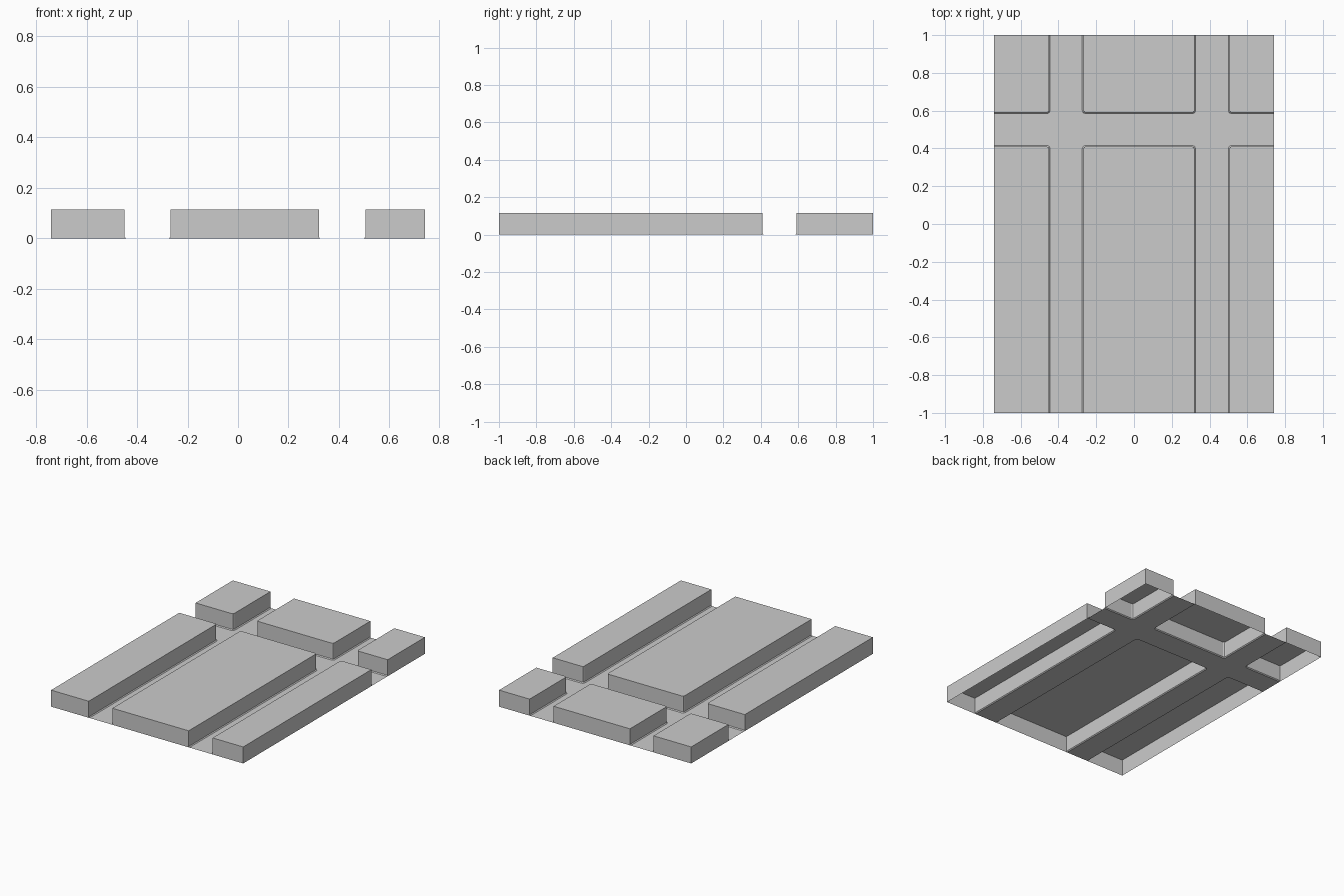
import bpy
import bmesh

cube = bpy.data.objects.get("Cube")
if cube:
    bpy.data.objects.remove(cube, do_unlink=True)

X_CUTS = [-0.74, -0.45, -0.268, 0.32, 0.505, 0.74]
Y_CUTS = [-1.0, 0.41, 0.59, 1.0]
HEIGHT = 0.115
CORNER = 0.012
FLARE = 0.006

# Plain grey material
grey = bpy.data.materials.new("plain grey")
grey.use_nodes = True
colour = (0.6, 0.6, 0.6, 1.0)
grey.diffuse_color = colour
grey.node_tree.nodes["Principled BSDF"].inputs["Base Color"].default_value = colour

bm = bmesh.new()


def quad(*points):
    bm.faces.new([bm.verts.new(p) for p in points])


# Open-bottomed blocks alternate with channel floor in a grid of cells
for i, (x0, x1) in enumerate(zip(X_CUTS, X_CUTS[1:])):
    for j, (y0, y1) in enumerate(zip(Y_CUTS, Y_CUTS[1:])):
        raised = i % 2 == 0 and j % 2 == 0
        z = HEIGHT if raised else 0
        ring = [(x0, y0), (x1, y0), (x1, y1), (x0, y1)]
        quad(*[(x, y, z) for x, y in ring])
        if raised:
            for a, b in zip(ring, ring[1:] + ring[:1]):
                quad((*a, 0), (*b, 0), (*b, z), (*a, z))
bmesh.ops.remove_doubles(bm, verts=bm.verts[:], dist=0.0001)


def on_rim(v):
    return abs(abs(v.co.x) - X_CUTS[-1]) < 0.001 or abs(abs(v.co.y) - 1) < 0.001


# Slightly cut the block corners at the channel crossings
corners = [e for e in bm.edges
           if abs(e.verts[0].co.z - e.verts[1].co.z) > 0.05
           and not on_rim(e.verts[0])]
bmesh.ops.bevel(bm, geom=corners, offset=CORNER, offset_type='OFFSET',
                segments=2, profile=0.5, affect='EDGES')

# Small flare where the block walls meet the channel floor
bases = [e for e in bm.edges
         if max(v.co.z for v in e.verts) < 0.001
         and len(e.link_faces) == 2
         and e.calc_face_angle(0) > 0.5]
bmesh.ops.bevel(bm, geom=bases, offset=FLARE, offset_type='OFFSET',
                segments=1, profile=0.5, affect='EDGES')

bmesh.ops.recalc_face_normals(bm, faces=bm.faces[:])
top = max(bm.faces, key=lambda f: f.calc_center_median().z)
if top.normal.z < 0:
    bmesh.ops.reverse_faces(bm, faces=bm.faces[:])

mesh = bpy.data.meshes.new("channelled_panel")
bm.to_mesh(mesh)
bm.free()
mesh.materials.append(grey)
panel = bpy.data.objects.new("channelled_panel", mesh)
bpy.context.collection.objects.link(panel)
